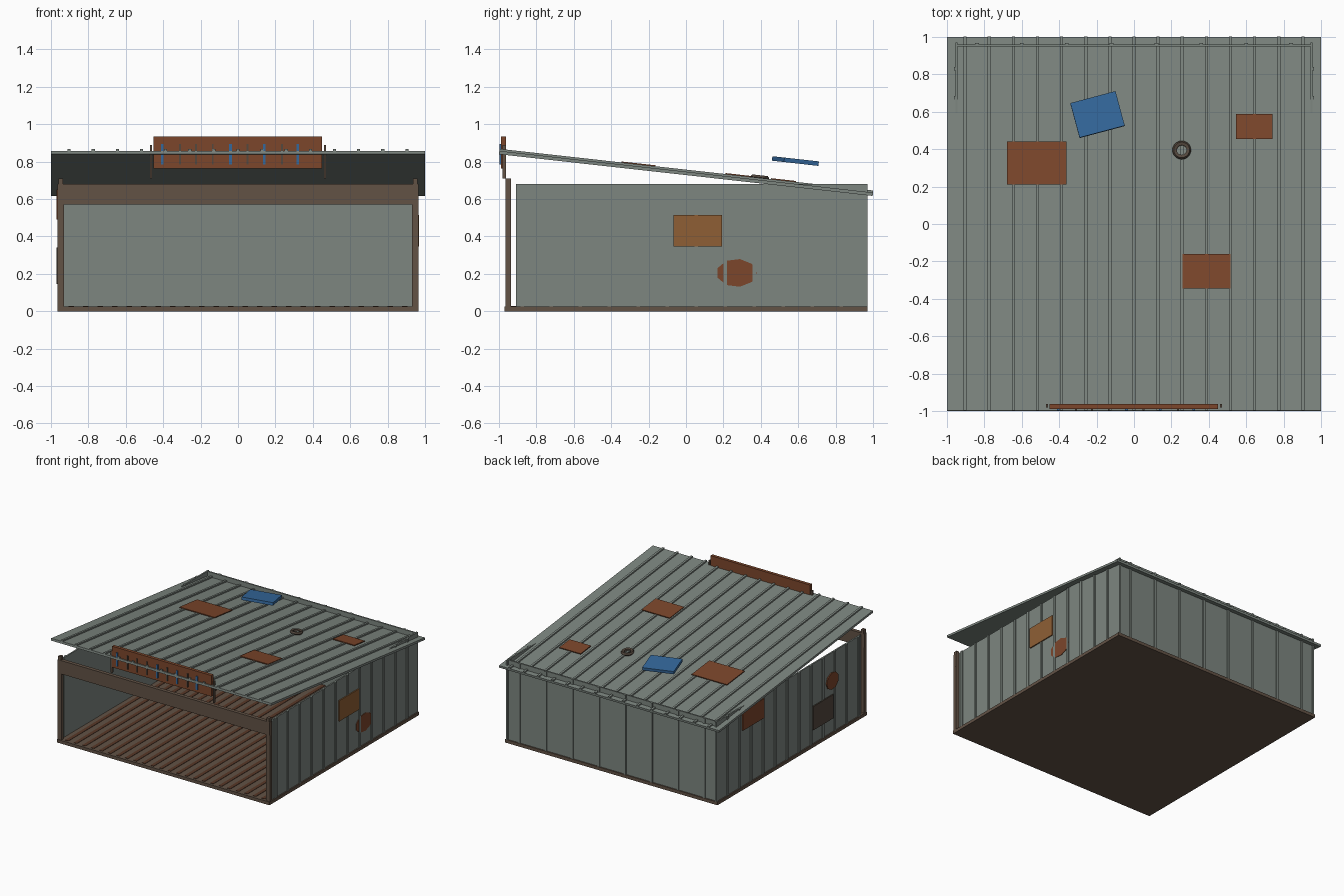
import bpy, bmesh, math
from mathutils import Matrix, Vector

cube = bpy.data.objects.get("Cube")
if cube:
    bpy.data.objects.remove(cube, do_unlink=True)


def material(name, *rgb):
    linear = [((c / 255 + 0.055) / 1.055) ** 2.4 for c in rgb] + [1.0]
    m = bpy.data.materials.new(name)
    m.use_nodes = True
    m.diffuse_color = linear
    m.node_tree.nodes["Principled BSDF"].inputs["Base Color"].default_value = linear
    return m


GREY = material("weathered grey metal", 125, 134, 128)
BROWN = material("old brown timber", 98, 82, 69)
RUST = material("rust", 124, 70, 43)
OCHRE = material("ochre board", 143, 95, 53)
BLUE = material("faded blue", 52, 104, 156)
DARK = material("dark brown", 84, 72, 62)
SOIL = material("floor gap", 88, 56, 40)


def finish(name, bm, mat):
    mesh = bpy.data.meshes.new(name)
    bm.to_mesh(mesh)
    bm.free()
    mesh.materials.append(mat)
    obj = bpy.data.objects.new(name, mesh)
    bpy.context.collection.objects.link(obj)
    return obj


def boxes(name, mat, parts):
    """One object from a list of (centre, size) boxes."""
    bm = bmesh.new()
    for centre, size in parts:
        m = Matrix.Translation(centre) @ Matrix.Diagonal((*size, 1))
        bmesh.ops.create_cube(bm, size=1, matrix=m)
    return finish(name, bm, mat)


def span(x0, x1, y0, y1, z0, z1):
    """Centre and size of a box given by its limits."""
    return (((x0 + x1) / 2, (y0 + y1) / 2, (z0 + z1) / 2), (x1 - x0, y1 - y0, z1 - z0))


# Floor with planks running front to back
boxes("floor_base", BROWN, [span(-0.965, 0.965, -0.97, 0.97, 0, 0.026)])
planks = 24
pitch = 1.86 / planks
boxes("floor_gaps", SOIL, [((-0.93 + pitch * (i + 0.5), 0, 0.027), (0.028, 1.9, 0.004))
                           for i in range(planks)])

# Side walls with vertical ribs
for side, name in ((1, "left"), (-1, "right")):
    boxes(name + "_wall", GREY, [((side * 0.949, 0.03, 0.353), (0.012, 1.88, 0.654))])
    boxes(name + "_wall_ribs", GREY,
          [((side * 0.957, 0.21 + 0.155 * i, 0.353), (0.012, 0.02, 0.654)) for i in range(-7, 5)])

# Back wall with ribs
boxes("back_wall", GREY, [span(-0.955, 0.955, 0.948, 0.96, 0.026, 0.68)])
boxes("back_wall_ribs", GREY, [((-0.84 + 0.24 * i, 0.962, 0.353), (0.02, 0.012, 0.654))
                               for i in range(8)])

# Front frame
for side, name in ((1, "left"), (-1, "right")):
    boxes(name + "_front_post", BROWN, [((side * 0.947, -0.95, 0.3), (0.034, 0.028, 0.56)),
                                        ((side * 0.947, -0.95, 0.61), (0.024, 0.028, 0.2))])
boxes("front_beam", BROWN, [span(-0.965, 0.965, -0.966, -0.936, 0.57, 0.68)])

# Sloped roof: parts are built flat, then tilted together
slope = math.atan2(-0.223, 2)
length = 1.998 / math.cos(slope)
tilt = Matrix.Translation((0, 0, 0.737)) @ Matrix.Rotation(slope, 4, 'X')


def on_roof(obj):
    obj.matrix_world = tilt
    return obj


on_roof(boxes("roof_sheet", GREY, [((0, 0, 0), (2, length, 0.018))]))
on_roof(boxes("roof_ribs", GREY, [((0.129 * i, 0, 0.014), (0.017, length, 0.012))
                                  for i in range(-7, 8)]))
patches = [(-0.68, -0.36, 0.21, 0.44), (0.26, 0.515, -0.35, -0.165), (0.545, 0.74, 0.455, 0.59)]
on_roof(boxes("roof_rust_patches", RUST, [span(*p, 0.018, 0.025) for p in patches]))

# Loose blue crate lid above the roof
lid = boxes("blue_lid", BLUE, [((0, 0, 0), (0.25, 0.192, 0.024))])
lid.matrix_world = (Matrix.Translation((-0.195, 0.585, 0.803)) @ Matrix.Rotation(slope, 4, 'X')
                    @ Matrix.Rotation(math.radians(15), 4, 'Z'))

# Old ring lying on the roof
bm = bmesh.new()
profile = [(0.026, -0.008), (0.042, -0.012), (0.05, 0), (0.042, 0.012), (0.026, 0.008)]
verts = [bm.verts.new((r, 0, z)) for r, z in profile]
edges = [bm.edges.new((verts[i], verts[(i + 1) % len(verts)])) for i in range(len(verts))]
bmesh.ops.spin(bm, geom=verts + edges, cent=(0, 0, 0), axis=(0, 0, 1),
               angle=math.tau, steps=20, use_merge=True)
bmesh.ops.remove_doubles(bm, verts=bm.verts, dist=0.0001)
bmesh.ops.recalc_face_normals(bm, faces=bm.faces)
ring = finish("roof_ring", bm, DARK)
ring.matrix_world = tilt @ Matrix.Translation((0.255, 0.395, 0.022))

# Front board with brackets and slats
boxes("front_board", RUST, [span(-0.452, 0.45, -0.988, -0.962, 0.762, 0.935)])
boxes("board_brackets", BROWN, [((s * 0.465, -0.972, 0.8), (0.012, 0.018, 0.18)) for s in (-1, 1)])
slats = [-0.405, -0.31, -0.225, -0.135, -0.04, 0.05, 0.14, 0.235, 0.32]
blue_at = (0, 4, 6, 8)
for name, mat, blue in (("blue_slats", BLUE, True), ("dark_slats", DARK, False)):
    boxes(name, mat, [((x, -0.992, 0.84), (0.014 if blue else 0.01, 0.008, 0.11))
                      for i, x in enumerate(slats) if (i in blue_at) == blue])

# Boards fixed on the side walls
boxes("ochre_board", OCHRE, [span(0.96, 0.969, -0.067, 0.193, 0.345, 0.515)])
boxes("dark_board", DARK, [span(-0.971, -0.962, -0.53, -0.27, 0.145, 0.34)])
boxes("rust_board", RUST, [span(-0.971, -0.962, 0.37, 0.645, 0.49, 0.65)])


# Round rust spots on the side walls
def rust_spot(name, x, y, z, ry, rz):
    bm = bmesh.new()
    turn = Matrix.Rotation(math.pi / 2, 4, 'Y')
    bmesh.ops.create_cone(bm, cap_ends=True, segments=9, radius1=1, radius2=1, depth=1, matrix=turn)
    bmesh.ops.transform(bm, verts=bm.verts,
                        matrix=Matrix.Translation((x, y, z)) @ Matrix.Diagonal((0.008, ry, rz, 1)))
    finish(name, bm, RUST)


rust_spot("left_rust_spot", 0.955, 0.27, 0.205, 0.108, 0.075)
rust_spot("right_rust_spot", -0.96, -0.53, 0.45, 0.08, 0.07)
